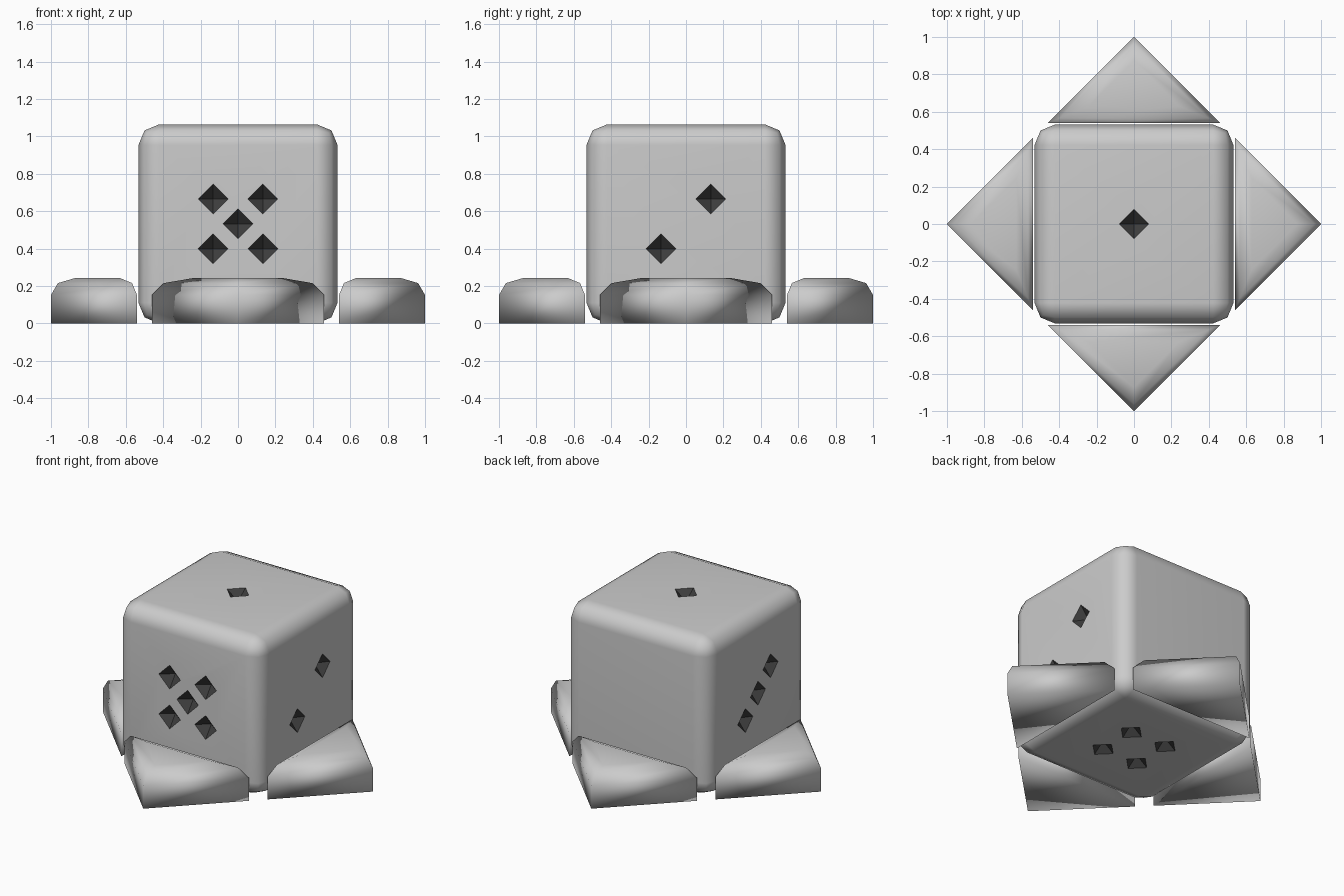
import bpy, bmesh
from math import pi
from mathutils import Matrix, Vector

if "Cube" in bpy.data.objects:
    bpy.data.objects.remove(bpy.data.objects["Cube"])

H = 0.532      # half size of the die
P = 0.133      # pip spacing
R = 0.08       # pip half diagonal
DEPTH = 0.06   # pip depth


def make_object(name, bm, smooth):
    bmesh.ops.recalc_face_normals(bm, faces=bm.faces)
    for f in bm.faces:
        f.smooth = smooth
    mesh = bpy.data.meshes.new(name)
    bm.to_mesh(mesh)
    bm.free()
    obj = bpy.data.objects.new(name, mesh)
    bpy.context.collection.objects.link(obj)
    return obj


# Rounded die body
bm = bmesh.new()
bmesh.ops.create_cube(bm, size=2 * H)
bmesh.ops.bevel(bm, geom=bm.edges[:], offset=0.11, segments=2, profile=0.5, affect='EDGES')
bmesh.ops.translate(bm, verts=bm.verts[:], vec=(0, 0, H))
die = make_object("die_body", bm, True)
die.data.materials.append(bpy.data.materials.new("body_grey"))
die.data.materials[0].diffuse_color = (0.8, 0.8, 0.8, 1)

# Pip pits: octahedra centred on the die faces (the back is blank)
square = [(-P, -P), (-P, P), (P, -P), (P, P)]
faces = [
    ((0, -1, 0), (1, 0, 0), (0, 0, 1), square + [(0, 0)]),            # front
    ((1, 0, 0), (0, 1, 0), (0, 0, 1), [(P, P), (-P, -P)]),            # right
    ((-1, 0, 0), (0, -1, 0), (0, 0, 1), [(P, P), (0, 0), (-P, -P)]),  # left
    ((0, 0, 1), (1, 0, 0), (0, 1, 0), [(0, 0)]),                      # top
    ((0, 0, -1), (1, 0, 0), (0, -1, 0), square),                      # bottom
]
bm = bmesh.new()
for normal, right, up, spots in faces:
    n, r, u = Vector(normal), Vector(right), Vector(up)
    for a, b in spots:
        place = Matrix.Translation(Vector((0, 0, H)) + n * H + r * a + u * b)
        size = Matrix.Diagonal([DEPTH if n[i] else R for i in range(3)] + [1])
        bmesh.ops.create_uvsphere(bm, u_segments=4, v_segments=2, radius=1, matrix=place @ size)
cutter = make_object("pip_cutter", bm, False)
dark = bpy.data.materials.new("pip_dark")
dark.diffuse_color = (0.05, 0.05, 0.05, 1)
cutter.data.materials.append(dark)
cutter.hide_render = True

cut = die.modifiers.new("pips", 'BOOLEAN')
cut.operation = 'DIFFERENCE'
cut.object = cutter
cut.solver = 'EXACT'
cut.material_mode = 'TRANSFER'

# Apply the cut and drop the cutter
bpy.context.view_layer.objects.active = die
die.select_set(True)
bpy.ops.object.modifier_apply(modifier=cut.name)
bpy.data.objects.remove(cutter)
die.modifiers.new("even_shading", 'WEIGHTED_NORMAL').keep_sharp = True

# Four triangular corner wedges with rounded top edges
for i, side in enumerate(("front", "right", "back", "left")):
    bm = bmesh.new()
    base = [bm.verts.new(p) for p in ((-0.46, -0.54, 0), (0, -1, 0), (0.46, -0.54, 0))]
    top = [bm.verts.new(v.co + Vector((0, 0, 0.242))) for v in base]
    bm.faces.new(base)
    bm.faces.new(top)
    for j in range(3):
        k = (j + 1) % 3
        bm.faces.new((base[j], base[k], top[k], top[j]))
    rim = [e for e in bm.edges if all(v in top for v in e.verts)]
    bmesh.ops.bevel(bm, geom=rim, offset=0.09, segments=2, profile=0.5, affect='EDGES')
    bmesh.ops.rotate(bm, verts=bm.verts[:], cent=(0, 0, 0), matrix=Matrix.Rotation(i * pi / 2, 3, 'Z'))
    make_object(side + "_wedge", bm, True)

for m in bpy.data.materials:
    if m.users and not m.is_grease_pencil:
        m.use_nodes = True
        m.node_tree.nodes["Principled BSDF"].inputs["Base Color"].default_value = m.diffuse_color
